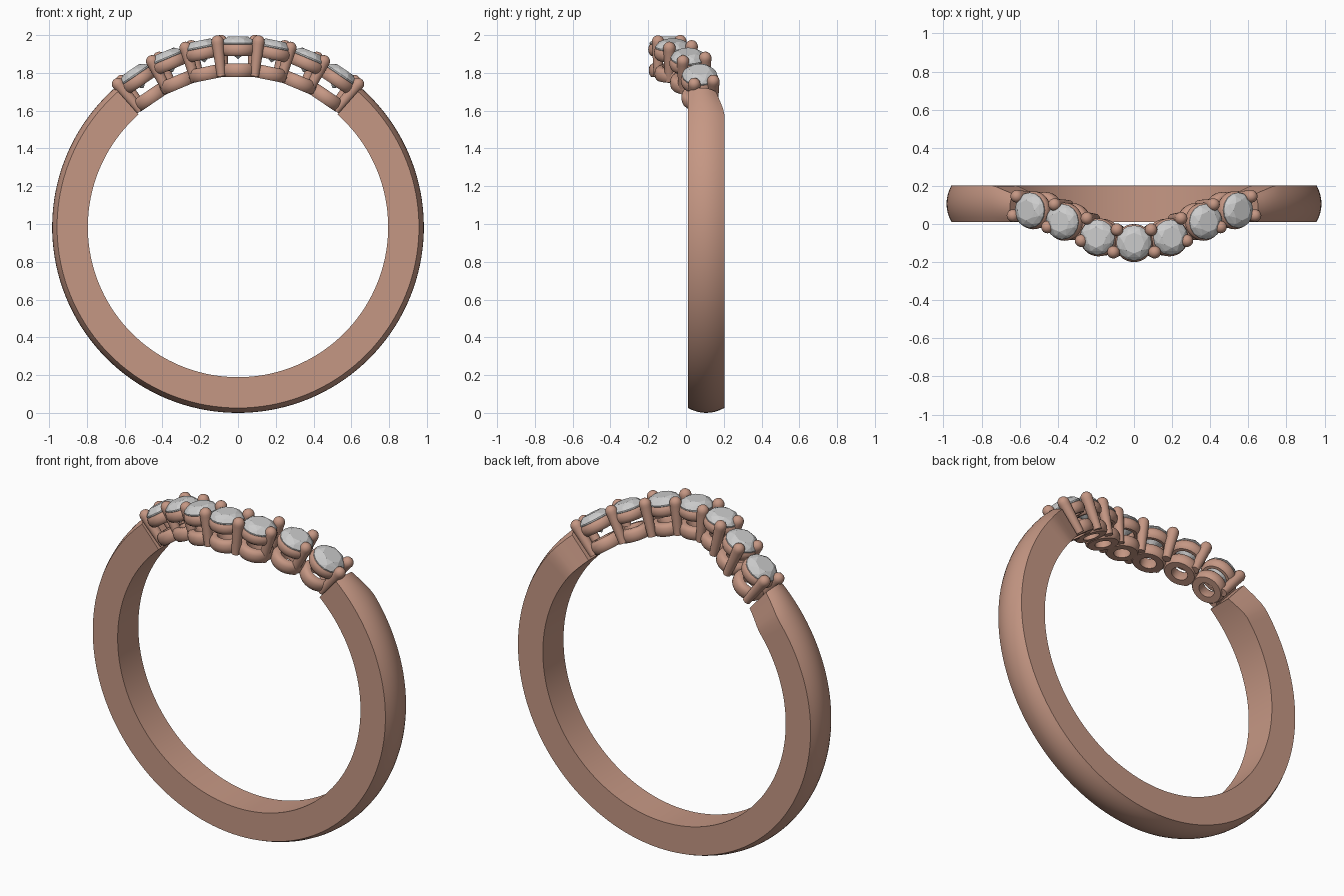
import bpy, bmesh
from math import sin, cos, pi, radians
from mathutils import Matrix, Vector

if "Cube" in bpy.data.objects:
    bpy.data.objects.remove(bpy.data.objects["Cube"])

CZ = 0.984            # height of the ring centre
gold = bpy.data.materials.new("rose_gold")
gold.diffuse_color = (0.56, 0.31, 0.23, 1)
gold.use_nodes = True
gold.node_tree.nodes["Principled BSDF"].inputs["Base Color"].default_value = gold.diffuse_color


def finish(name, bm, mat=None, place=None, smooth=True):
    bmesh.ops.recalc_face_normals(bm, faces=bm.faces[:])
    me = bpy.data.meshes.new(name)
    bm.to_mesh(me)
    bm.free()
    if mat:
        me.materials.append(mat)
    if smooth:
        me.polygons.foreach_set("use_smooth", [True] * len(me.polygons))
        me.set_sharp_from_angle(angle=radians(35))
    ob = bpy.data.objects.new(name, me)
    bpy.context.collection.objects.link(ob)
    if place:
        ob.matrix_world = place
    return ob


def on_ring(deg, y):
    # local z becomes the radial direction at this angle from the top
    return Matrix.Translation((0, y, CZ)) @ Matrix.Rotation(radians(deg), 4, 'Y')


def lathe(name, profile, place, closed, n=32):
    bm = bmesh.new()
    rings = [[bm.verts.new((r * cos(2 * pi * i / n), r * sin(2 * pi * i / n), z))
              for i in range(n)] for r, z in profile]
    pairs = list(zip(rings, rings[1:]))
    if closed:
        pairs.append((rings[-1], rings[0]))
    else:
        bm.faces.new(rings[0])
        bm.faces.new(rings[-1])
    for a, b in pairs:
        for i in range(n):
            j = (i + 1) % n
            bm.faces.new((a[i], a[j], b[j], b[i]))
    return finish(name, bm, gold, place)


# open band: flat inside and sides, domed outside, narrowing at the shoulders
bm = bmesh.new()
start, steps, sections = 41.5, 110, []
for k in range(steps + 1):
    deg = start + (360 - 2 * start) * k / steps
    a = radians(deg)
    from_end = min(deg, 360 - deg) - start
    taper = max(0, 1 - from_end / 9)
    y0, y1 = 0.01, 0.203 - 0.045 * taper
    pts = [(0.795, y1), (0.795, y0)]
    for i in range(9):
        t = i / 8
        pts.append((0.958 + 0.026 * (1 - (2 * t - 1) ** 2), y0 + (y1 - y0) * t))
    sections.append([bm.verts.new((r * sin(a), y, CZ + r * cos(a))) for r, y in pts])
for s, t in zip(sections, sections[1:]):
    for i in range(len(s)):
        j = (i + 1) % len(s)
        bm.faces.new((s[i], s[j], t[j], t[i]))
bm.faces.new(sections[0])
bm.faces.new(sections[-1])
finish("band", bm, gold)


def stone(name, place):
    bm = bmesh.new()

    def ring(n, r, z, off=0.0):
        for i in range(n):
            a = 2 * pi * (i + off) / n
            bm.verts.new((r * cos(a), r * sin(a), z))
    ring(8, 0.054, 1.008)           # table
    ring(8, 0.079, 0.994, 0.5)      # crown
    ring(16, 0.093, 0.975)          # girdle
    ring(16, 0.093, 0.968)
    ring(8, 0.05, 0.932, 0.5)       # pavilion
    bm.verts.new((0, 0, 0.889))     # culet
    bmesh.ops.convex_hull(bm, input=bm.verts[:])
    bmesh.ops.dissolve_limit(bm, angle_limit=0.01, verts=bm.verts[:], edges=bm.edges[:])
    finish(name, bm, None, place, smooth=False)


# rounded ring sections for the cup under each stone and the lower gallery ring
upper = [(0.078, 0.966), (0.090, 0.966), (0.097, 0.957), (0.100, 0.943), (0.099, 0.928),
         (0.093, 0.914), (0.083, 0.905), (0.066, 0.905), (0.062, 0.925)]
lower = [(0.045, 0.795), (0.084, 0.795), (0.093, 0.806), (0.097, 0.826), (0.095, 0.845),
         (0.088, 0.859), (0.076, 0.866), (0.055, 0.866), (0.047, 0.855)]

# seven stone settings along the curved head
for i in range(-3, 4):
    y = (-0.1, -0.07, 0.012, 0.072)[abs(i)]
    place = on_ring(11.4 * i, y)
    stone(f"stone_{i + 4}", place)
    lathe(f"cup_ring_{i + 4}", upper, place, True)
    lathe(f"gallery_ring_{i + 4}", lower, place, True)

# round-tipped prongs between the stones, front and back, mirrored left to right
prong = [(0.023, 0.803), (0.026, 0.86), (0.030, 0.94), (0.032, 0.975), (0.033, 0.988)]
prong += [(0.033 * cos(radians(t)), 0.988 + 0.033 * sin(radians(t))) for t in (20, 40, 60, 78)]
spots = [("front", 6.3, -0.148), ("front", 16.3, -0.088), ("front", 27.4, -0.016), ("front", 40.0, 0.044),
         ("back", 5.2, -0.03), ("back", 14.5, 0.03), ("back", 25.0, 0.102), ("back", 38.5, 0.145)]
for n, (where, deg, y) in enumerate(spots):
    for side, s in (("left", -1), ("right", 1)):
        lathe(f"prong_{where}_{side}_{n % 4 + 1}", prong, on_ring(s * deg, y), False, 20)
